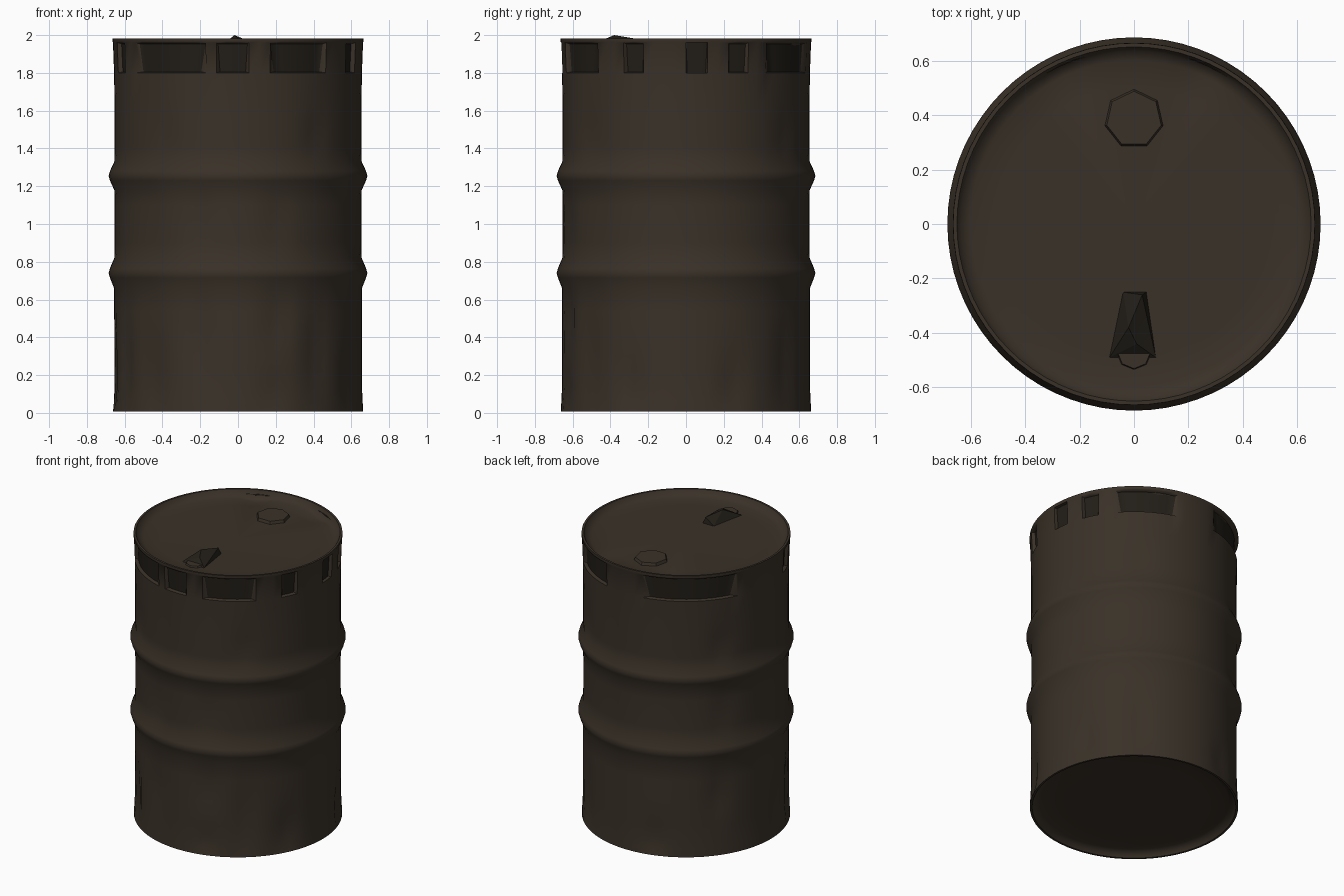
import bpy, bmesh
from math import sin, cos, tau, radians, atan2, degrees, exp

if "Cube" in bpy.data.objects:
    bpy.data.objects.remove(bpy.data.objects["Cube"])


def material(name, rgb):
    m = bpy.data.materials.new(name)
    m.use_nodes = True
    m.diffuse_color = (*rgb, 1)
    node = m.node_tree.nodes["Principled BSDF"]
    node.inputs["Base Color"].default_value = (*rgb, 1)
    node.inputs["Roughness"].default_value = 0.9
    return m


RUST = material("dark rusty brown", (0.042, 0.031, 0.021))
SOOT = material("sooty brown", (0.016, 0.013, 0.009))


def finish(bm, name, mats, angle=35):
    bmesh.ops.recalc_face_normals(bm, faces=bm.faces)
    mesh = bpy.data.meshes.new(name)
    bm.to_mesh(mesh)
    bm.free()
    for m in mats:
        mesh.materials.append(m)
    ob = bpy.data.objects.new(name, mesh)
    bpy.context.collection.objects.link(ob)
    bpy.ops.object.select_all(action="DESELECT")
    ob.select_set(True)
    bpy.context.view_layer.objects.active = ob
    bpy.ops.object.shade_smooth_by_angle(angle=radians(angle))
    return ob


# Drum shell: profile from the sunken base, over two hoops, to the rim and lid
SEG = 72
TOP, LOW, LID = 1.96, 1.80, 1.938
profile = [(0.45, 0.045), (0.6, 0.045), (0.635, 0.03), (0.648, 0.008), (0.662, 0.008), (0.660, 0.06)]
profile += [(0.656, z) for z in (0.14, 0.22, 0.3, 0.38, 0.46, 0.54, 0.66)]
profile += [(0.678, 0.715), (0.685, 0.74), (0.678, 0.765), (0.655, 0.82)]
profile += [(0.653, z) for z in (0.9, 1.0, 1.1)]
profile += [(0.655, 1.18), (0.678, 1.23), (0.685, 1.255), (0.678, 1.28), (0.655, 1.33)]
profile += [(0.654, z) for z in (1.4, 1.47, 1.54, 1.65)]
profile += [(0.656, LOW), (0.662, TOP), (0.665, 1.968), (0.664, 1.982), (0.650, 1.982)]
profile += [(0.635, 1.955), (0.6, LID + 0.003), (0.5, LID)]

# Soft vertical creases in the wall: angle, height, height spread, depth
creases = [(205, 0.25, 0.25, 0.02), (226, 0.2, 0.2, 0.022), (252, 0.4, 0.2, 0.022),
           (288, 0.48, 0.15, 0.022), (287, 0.1, 0.1, 0.016), (309, 0.3, 0.25, 0.02),
           (333, 0.15, 0.15, 0.02), (22, 0.15, 0.15, 0.02), (53, 0.25, 0.25, 0.018),
           (107, 0.12, 0.12, 0.018), (143, 0.42, 0.15, 0.024), (185, 0.2, 0.2, 0.018),
           (252, 1.0, 0.13, 0.016), (288, 1.0, 0.13, 0.016), (146, 1.0, 0.13, 0.016),
           (309, 1.47, 0.1, 0.016), (233, 1.47, 0.1, 0.012), (53, 1.47, 0.1, 0.014),
           (145, 1.47, 0.1, 0.02)]


def wall_radius(r, z, deg):
    for a, h, spread, depth in creases:
        da = (deg - a + 180) % 360 - 180
        r -= depth * exp(-(da / 5) ** 2 - ((z - h) / spread) ** 2)
    return r


bm = bmesh.new()
rows = []
for r, z in profile:
    row = []
    for k in range(SEG):
        a = tau * k / SEG
        rr = wall_radius(r, z, degrees(a)) if 0.05 < z < LOW else r
        row.append(bm.verts.new((rr * cos(a), rr * sin(a), z)))
    rows.append(row)
for low, high in zip(rows, rows[1:]):
    for k in range(SEG):
        n = (k + 1) % SEG
        bm.faces.new((low[k], low[n], high[n], high[k]))
bm.faces.new(rows[0][::-1])
# Lid centre
hub = bm.verts.new((0, 0, LID))
for k in range(SEG):
    bm.faces.new((rows[-1][k], rows[-1][(k + 1) % SEG], hub))
# Buckled spots of the lid beside the back rim
for row in rows[-3:-1]:
    for v in row:
        for a in (66, 114):
            da = degrees(atan2(v.co.y, v.co.x)) - a
            v.co.z -= 0.025 * exp(-(da / 9) ** 2)

# Sunken, sooty pockets under the rim, tapering downward
pockets = [(0, 10), (20, 30), (40, 75), (100, 155), (195, 205),
           (215, 255), (260, 275), (285, 315), (330, 340)]
for a0, a1 in pockets:
    faces = []
    for f in bm.faces:
        c = f.calc_center_median()
        if LOW < c.z < TOP and 0.645 < c.xy.length and a0 < degrees(atan2(c.y, c.x)) % 360 < a1:
            if all(LOW - 0.001 < v.co.z < TOP + 0.001 for v in f.verts):
                faces.append(f)
    bmesh.ops.inset_region(bm, faces=faces, thickness=0.006, use_even_offset=True)
    mid = (a0 + a1) / 2
    for v in {v for f in faces for v in f.verts}:
        a = degrees(atan2(v.co.y, v.co.x)) % 360
        if v.co.z < 1.88:
            a = mid + (a - mid) * 0.88
        r = v.co.xy.length - 0.022
        v.co.x, v.co.y = r * cos(radians(a)), r * sin(radians(a))
    for f in faces:
        f.material_index = 1
finish(bm, "drum_shell", [RUST, SOOT], 58)


# Bung caps on the lid
def bung(name, y, radius, sides, height):
    b = bmesh.new()
    bmesh.ops.create_cone(b, cap_ends=True, segments=sides, radius1=radius,
                          radius2=radius * 0.93, depth=height)
    bmesh.ops.translate(b, verts=b.verts, vec=(0, y, LID - 0.001 + height / 2))
    return finish(b, name, [RUST], 20)


bung("large_bung", 0.385, 0.11, 7, 0.02)
bung("small_bung", -0.47, 0.065, 8, 0.012)

# Crumpled torn flap around the small bung
bm = bmesh.new()
points = [(-0.09, -0.49, LID), (0.08, -0.49, LID), (0.045, -0.25, LID), (-0.04, -0.25, LID),
          (0.01, -0.44, 1.975), (-0.02, -0.38, 2.0), (0.03, -0.26, 1.98)]
p = [bm.verts.new(c) for c in points]
for tri in ((0, 1, 4), (1, 2, 6), (1, 6, 4), (4, 6, 5), (0, 4, 5), (0, 5, 3), (3, 5, 6), (3, 6, 2)):
    bm.faces.new([p[i] for i in tri])
finish(bm, "torn_flap", [SOOT], 10)
